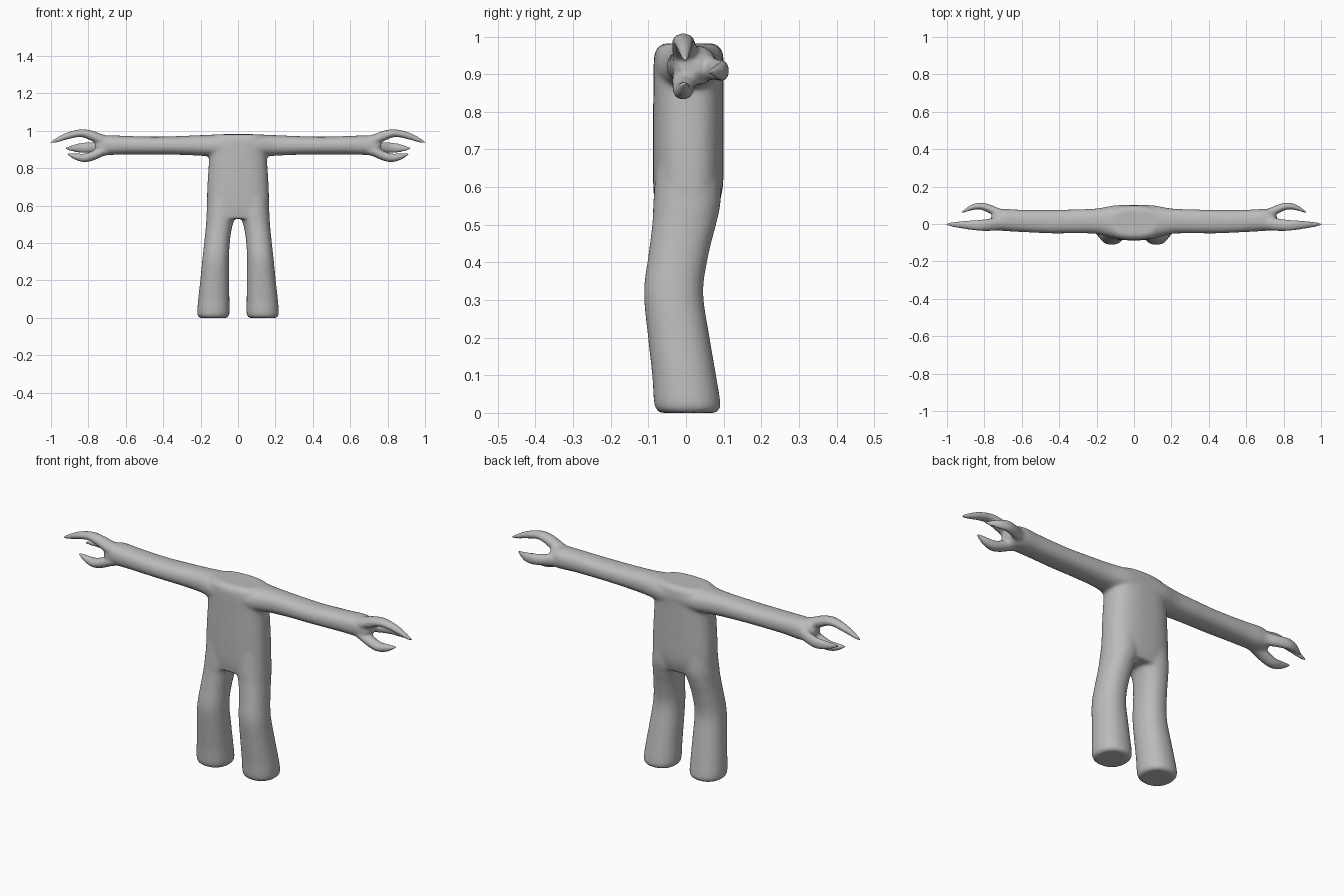
import bpy, bmesh, math
from mathutils import Vector

SEG, STEPS = 32, 6


def spline(rows):
    """Catmull-Rom resampling of section rows."""
    out = []
    for i in range(len(rows) - 1):
        p = [rows[max(0, min(len(rows) - 1, i + k))] for k in (-1, 0, 1, 2)]
        for s in range(STEPS):
            t = s / STEPS
            out.append([0.5 * (2 * b + (c - a) * t + (2 * a - 5 * b + 4 * c - d) * t * t
                               + (3 * b - a - 3 * c + d) * t ** 3) for a, b, c, d in zip(*p)])
    return out + [list(rows[-1])]


def loft(bm, rows, axis, side=1, power=2.0):
    """Rows are (station, lo1, hi1, lo2, hi2): extents of the section across the axis."""
    rings = []
    for st, lo1, hi1, lo2, hi2 in spline(rows):
        ring = []
        for k in range(SEG):
            a = 2 * math.pi * k / SEG
            c, s = math.cos(a), math.sin(a)
            u = (lo1 + hi1) / 2 + (hi1 - lo1) / 2 * math.copysign(abs(c) ** (2 / power), c)
            v = (lo2 + hi2) / 2 + (hi2 - lo2) / 2 * math.copysign(abs(s) ** (2 / power), s)
            p = Vector((u, v, st)) if axis == 'Z' else Vector((st, u, v))
            p.x *= side
            ring.append(bm.verts.new(p))
        rings.append(ring)
    faces = [bm.faces.new(rings[0]), bm.faces.new(rings[-1])]
    for r0, r1 in zip(rings, rings[1:]):
        for k in range(SEG):
            n = (k + 1) % SEG
            faces.append(bm.faces.new((r0[k], r0[n], r1[n], r1[k])))
    bmesh.ops.recalc_face_normals(bm, faces=faces)


# Sections: z, x range, y range
torso = [(0.53, -0.165, 0.165, -0.08, 0.08), (0.60, -0.167, 0.167, -0.087, 0.098),
         (0.72, -0.163, 0.163, -0.088, 0.10), (0.85, -0.155, 0.155, -0.087, 0.10),
         (0.93, -0.155, 0.155, -0.086, 0.10), (0.965, -0.15, 0.15, -0.08, 0.095),
         (0.982, -0.12, 0.12, -0.06, 0.075)]
leg = [(0.0, 0.06, 0.205, -0.07, 0.08), (0.02, 0.046, 0.218, -0.084, 0.092),
       (0.10, 0.046, 0.213, -0.09, 0.08), (0.20, 0.047, 0.202, -0.101, 0.063),
       (0.32, 0.048, 0.19, -0.112, 0.046), (0.42, 0.042, 0.179, -0.10, 0.06),
       (0.50, 0.028, 0.171, -0.09, 0.08), (0.56, 0.005, 0.168, -0.087, 0.092),
       (0.65, 0.0, 0.16, -0.08, 0.09)]
# Sections: x, y range, z range
arm = [(0.0, -0.083, 0.102, 0.86, 0.982), (0.10, -0.078, 0.10, 0.86, 0.981),
       (0.20, -0.053, 0.083, 0.867, 0.977), (0.32, -0.05, 0.078, 0.872, 0.972),
       (0.45, -0.05, 0.075, 0.874, 0.969), (0.60, -0.043, 0.076, 0.874, 0.973),
       (0.70, -0.037, 0.08, 0.871, 0.976), (0.745, -0.03, 0.062, 0.88, 0.962),
       (0.765, -0.015, 0.04, 0.9, 0.935)]
claws = [
    # upper claw
    [(0.66, -0.025, 0.045, 0.90, 0.965), (0.72, -0.034, 0.04, 0.915, 0.98),
     (0.78, -0.037, 0.027, 0.945, 1.001), (0.84, -0.035, 0.021, 0.967, 1.008),
     (0.91, -0.025, 0.016, 0.955, 0.992), (0.97, -0.015, 0.009, 0.938, 0.963),
     (1.004, -0.005, 0.003, 0.934, 0.941)],
    # lower claw
    [(0.66, -0.025, 0.045, 0.88, 0.94), (0.72, -0.036, 0.035, 0.864, 0.92),
     (0.77, -0.036, 0.024, 0.843, 0.897), (0.82, -0.034, 0.018, 0.833, 0.879),
     (0.87, -0.024, 0.01, 0.845, 0.880), (0.915, -0.01, 0.0, 0.874, 0.882)],
    # rear claw
    [(0.66, 0.0, 0.072, 0.88, 0.95), (0.72, 0.03, 0.084, 0.883, 0.95),
     (0.77, 0.056, 0.104, 0.884, 0.940), (0.82, 0.077, 0.114, 0.882, 0.937),
     (0.87, 0.073, 0.102, 0.887, 0.928), (0.925, 0.055, 0.063, 0.902, 0.91)],
]

bm = bmesh.new()
loft(bm, torso, 'Z', power=2.6)
for side in (-1, 1):
    loft(bm, leg, 'Z', side, 2.2)
    loft(bm, arm, 'X', side, 2.3)
    for claw in claws:
        loft(bm, claw, 'X', side)
mesh = bpy.data.meshes.new("clawed_body")
bm.to_mesh(mesh)
bm.free()
body = bpy.data.objects.new("clawed_body", mesh)
bpy.context.collection.objects.link(body)
bpy.context.view_layer.objects.active = body
body.select_set(True)

# Fuse the parts into one skin
remesh = body.modifiers.new("fuse", 'REMESH')
remesh.mode = 'VOXEL'
remesh.voxel_size = 0.007
bpy.ops.object.modifier_apply(modifier="fuse")

# Soften the joints strongly, the thin claws only lightly
soft = body.vertex_groups.new(name="soft")
for v in body.data.vertices:
    w = min(1.0, max(0.12, (0.80 - abs(v.co.x)) / 0.12))
    soft.add([v.index], w, 'REPLACE')
smooth = body.modifiers.new("soften", 'SMOOTH')
smooth.factor = 0.5
smooth.iterations = 14
smooth.vertex_group = "soft"
bpy.ops.object.modifier_apply(modifier="soften")

grey = bpy.data.materials.new("mid_grey")
grey.diffuse_color = (0.5, 0.5, 0.5, 1)
body.data.materials.clear()
body.data.materials.append(grey)
for p in body.data.polygons:
    p.material_index = 0
bpy.ops.object.shade_smooth()
